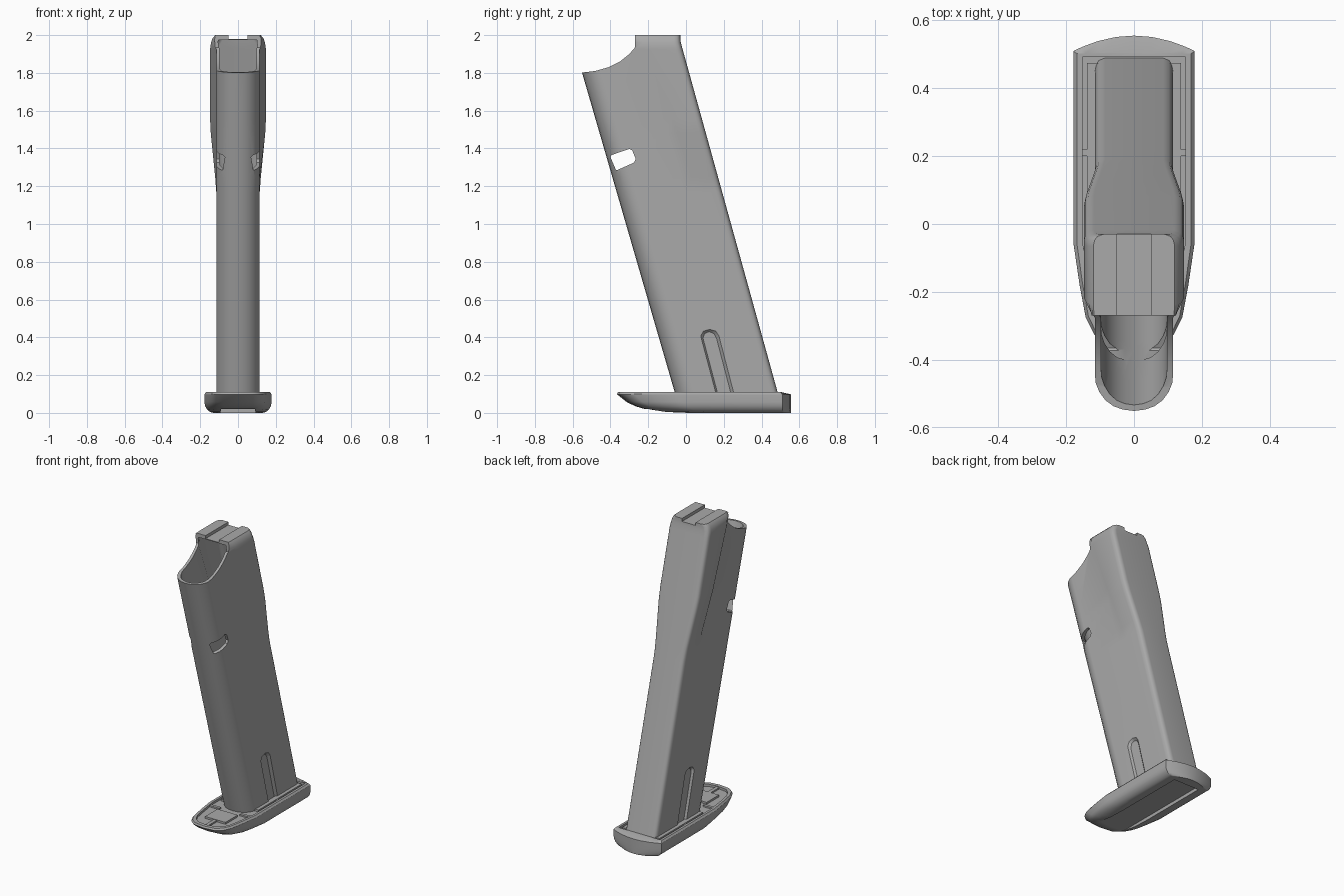
import bpy, bmesh

cube = bpy.data.objects.get("Cube")
if cube:
    bpy.data.objects.remove(cube, do_unlink=True)

steel = bpy.data.materials.new("grey_steel")
steel.use_nodes = True
GREY = (0.4, 0.4, 0.4, 1)
steel.diffuse_color = GREY
steel.node_tree.nodes["Principled BSDF"].inputs["Base Color"].default_value = GREY


def loft(name, loops):
    """Closed solid skinned through loops of equal length."""
    bm = bmesh.new()
    rows = [[bm.verts.new(p) for p in loop] for loop in loops]
    n = len(rows[0])
    for a, b in zip(rows, rows[1:]):
        for i in range(n):
            j = (i + 1) % n
            bm.faces.new((a[i], a[j], b[j], b[i]))
    bm.faces.new(rows[0][::-1])
    bm.faces.new(rows[-1])
    bmesh.ops.recalc_face_normals(bm, faces=bm.faces)
    mesh = bpy.data.meshes.new(name)
    bm.to_mesh(mesh)
    bm.free()
    mesh.materials.append(steel)
    obj = bpy.data.objects.new(name, mesh)
    bpy.context.collection.objects.link(obj)
    return obj


def prism(name, profile, x0, x1, end_profile=None):
    """Side profile of (y, z) points carried across x."""
    return loft(name, [[(x0, y, z) for y, z in profile],
                       [(x1, y, z) for y, z in end_profile or profile]])


def box(name, x0, x1, y0, y1, z0, z1):
    return prism(name, [(y0, z0), (y1, z0), (y1, z1), (y0, z1)], x0, x1)


def activate(obj):
    bpy.ops.object.select_all(action="DESELECT")
    obj.select_set(True)
    bpy.context.view_layer.objects.active = obj


def cut(obj, cutter):
    cutter.hide_render = True
    mod = obj.modifiers.new("cut", "BOOLEAN")
    mod.operation = "DIFFERENCE"
    mod.solver = "EXACT"
    mod.object = cutter
    activate(obj)
    bpy.ops.object.modifier_apply(modifier=mod.name)
    bpy.data.objects.remove(cutter, do_unlink=True)


def smooth(obj):
    activate(obj)
    bpy.ops.object.shade_smooth_by_angle(angle=0.6)
    mod = obj.modifiers.new("normals", "WEIGHTED_NORMAL")
    mod.keep_sharp = True


def mirrored(half):
    return half + [(-x, y) for x, y in half[-2:0:-1]]


# Leaning tube: narrow round nose, flat back, swelling rear half near the top
def tube_loop(z, swell, shoulder, inset=0.0):
    front = -0.06 - 0.29 * (z - 0.11) + inset
    back = max(0.485 - 0.277 * (z - 0.11), -0.03) - inset
    step = front + 0.31 + min(max(0.1 * (1.93 - z), 0), 0.05) - inset
    narrow = 0.115 - inset
    wide = 0.115 + swell - shoulder - inset
    nose = [(0, 0), (0.28, 0.004), (0.52, 0.014), (0.73, 0.032),
            (0.89, 0.058), (0.98, 0.085), (1, 0.11)]
    half = [(narrow * k, front + d) for k, d in nose]
    half += [(min(narrow, wide), step), (wide, step + 0.06), (wide, back - 0.035),
             (wide - 0.004, back - 0.018), (wide - 0.012, back - 0.007),
             (wide - 0.03, back), (0, back)]
    return [(x, y, z) for x, y in mirrored(half)]


rows = [(0.085, 0, 0), (1.17, 0, 0), (1.25, 0.006, 0), (1.48, 0.029, 0),
        (1.56, 0.033, 0), (1.925, 0.033, 0), (1.96, 0.033, 0.005),
        (1.985, 0.033, 0.014), (2.0, 0.033, 0.028)]
tube = loft("magazine_tube", [tube_loop(*r) for r in rows])
cavity_rows = [(0.05, 0, 0)] + rows[1:6] + [(1.95, 0.033, 0.005), (1.975, 0.033, 0.02)]
cut(tube, loft("cavity_cutter", [tube_loop(*r, inset=0.018) for r in cavity_rows]))

# Scooped mouth and gap between the feed lips
cut(tube, prism("mouth_cutter",
                [(-0.27, 2.1), (-0.27, 1.935), (-0.3, 1.9), (-0.35, 1.86), (-0.41, 1.83),
                 (-0.48, 1.81), (-0.55, 1.802), (-0.8, 1.8), (-0.8, 2.1)], -0.3, 0.3))
cut(tube, box("lip_gap_cutter", -0.05, 0.05, -0.4, 0.1, 1.98, 2.1))

# Catch window through both sides
cut(tube, prism("window_cutter",
                [(-0.40, 1.355), (-0.395, 1.365), (-0.3, 1.397), (-0.285, 1.39),
                 (-0.266, 1.345), (-0.275, 1.325), (-0.365, 1.285), (-0.372, 1.288)],
                -0.3, 0.3))

# Sloping grooves low on each side
groove = [(0.168, 0.06), (0.268, 0.06), (0.177, 0.41), (0.16, 0.435),
          (0.125, 0.445), (0.09, 0.435), (0.075, 0.41)]
floor = []
for y, z in groove:
    mid = 0.218 - 0.264 * (z - 0.06)
    floor.append((mid + (y - mid) * 0.7, z - 0.015))
for side in (1, -1):
    cut(tube, prism("groove_cutter", groove, side * 0.118, side * 0.101, floor))
smooth(tube)


# Floor plate: tapered nose, bowed back, underside rounded up toward the front
def plate_loop(z, w, front, back=0.51, bow=0.045):
    k = (back - front) / 0.875
    outline = [(0, -0.365), (0.45, -0.355), (0.66, -0.325), (0.8, -0.275),
               (0.9, -0.18), (1, -0.06), (1, 0.51)]
    half = [(w * x, back + (y - 0.51) * k) for x, y in outline]
    half += [(w * c, back + bow * (1 - c * c)) for c in (0.85, 0.6, 0.3, 0)]
    return [(x, y, z) for x, y in mirrored(half)]


plate = loft("floor_plate", [plate_loop(*r) for r in (
    (0, 0.13, -0.02), (0.005, 0.148, -0.13), (0.018, 0.164, -0.21),
    (0.036, 0.174, -0.27), (0.058, 0.178, -0.315), (0.098, 0.178, -0.365),
    (0.1, 0.177, -0.365, 0.508, 0.04), (0.11, 0.168, -0.36, 0.502, 0.002))])
cut(plate, loft("rim_cutter", [plate_loop(z, 0.152, -0.335, 0.492, 0)
                               for z in (0.095, 0.15)]))
cut(plate, loft("channel_cutter",
                [[(-w, -0.5, z), (w, -0.5, z), (w, 0.49, z), (-w, 0.49, z)]
                 for z, w in ((-0.05, 0.1), (0.02, 0.09))]))
smooth(plate)

# Raised pads and ribs inside the plate rim
box("front_pad", -0.075, 0.075, -0.24, -0.11, 0.09, 0.108)
box("front_rib", -0.012, 0.012, -0.335, -0.24, 0.09, 0.105)
for name, side in (("left", 1), ("right", -1)):
    box(name + "_side_pad", side * 0.105, side * 0.138, 0.02, 0.475, 0.09, 0.108)
    box(name + "_cross_rib", side * 0.075, side * 0.15, -0.09, -0.07, 0.09, 0.105)
    box(name + "_rear_rib", side * 0.13, side * 0.155, 0.2, 0.22, 0.09, 0.105)
